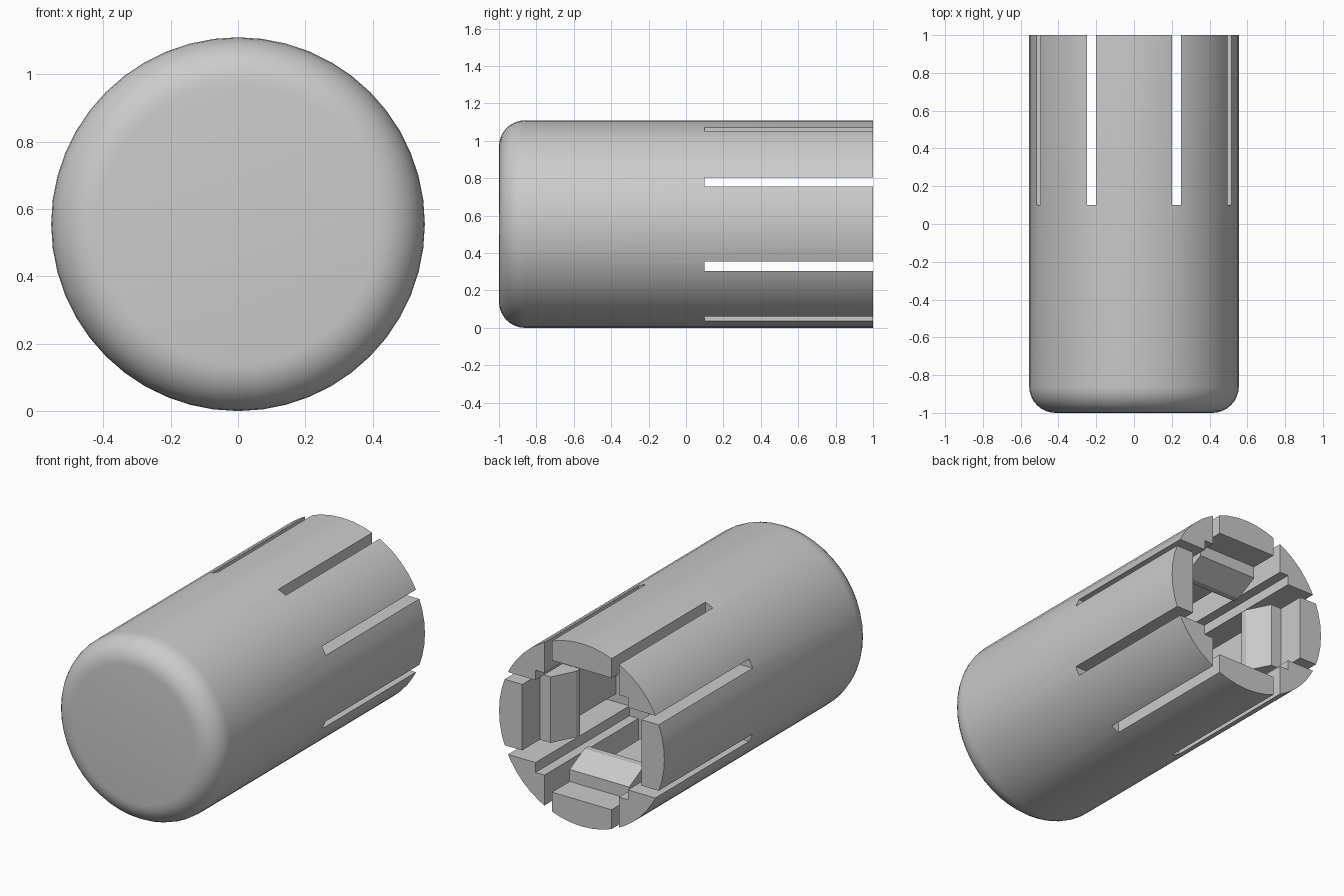
import bpy, bmesh, math
from mathutils import Matrix, Vector

if "Cube" in bpy.data.objects:
    bpy.data.objects.remove(bpy.data.objects["Cube"], do_unlink=True)

R = 0.555          # outer radius, also height of the axis
FLOOR = 0.1        # y where the socket and slots end
FILLET = 0.14

grey = bpy.data.materials.new("plain_grey")
grey.use_nodes = True
colour = (0.6, 0.6, 0.6, 1)
grey.diffuse_color = colour
grey.node_tree.nodes["Principled BSDF"].inputs["Base Color"].default_value = colour


def make(name, bm):
    bmesh.ops.recalc_face_normals(bm, faces=bm.faces[:])
    mesh = bpy.data.meshes.new(name)
    bm.to_mesh(mesh)
    bm.free()
    mesh.materials.append(grey)
    obj = bpy.data.objects.new(name, mesh)
    bpy.context.collection.objects.link(obj)
    return obj


def prism(name, points, offset):
    """Extrude a closed outline of 3D points along an offset."""
    bm = bmesh.new()
    face = bm.faces.new([bm.verts.new(p) for p in points])
    new = bmesh.ops.extrude_face_region(bm, geom=[face])["geom"]
    verts = [g for g in new if isinstance(g, bmesh.types.BMVert)]
    bmesh.ops.translate(bm, verts=verts, vec=offset)
    return make(name, bm)


def activate(obj):
    bpy.ops.object.select_all(action='DESELECT')
    obj.select_set(True)
    bpy.context.view_layer.objects.active = obj


# Body: round bar with a filleted front edge
profile = [(0, -1)]
for i in range(9):
    a = math.radians(90 * i / 8)
    profile.append((R - FILLET + FILLET * math.sin(a), -1 + FILLET - FILLET * math.cos(a)))
profile += [(R, 1), (0, 1)]
bm = bmesh.new()
verts = [bm.verts.new((r, y, 0)) for r, y in profile]
edges = [bm.edges.new(pair) for pair in zip(verts, verts[1:])]
bmesh.ops.spin(bm, geom=verts + edges, cent=(0, 0, 0), axis=(0, 1, 0),
               angle=math.tau, steps=48)
bmesh.ops.remove_doubles(bm, verts=bm.verts[:], dist=1e-4)
body = make("body", bm)

# Socket and eight slots, cut as one outline with fourfold symmetry
quarter = [(.2, .4), (.2, .7), (.25, .7), (.25, .31), (.31, .31),
           (.31, .25), (.7, .25), (.7, .2), (.4, .2)]
outline = []
for k in range(4):
    turn = Matrix.Rotation(k * math.pi / 2, 4, 'Y')
    outline += [turn @ Vector((x, FLOOR, z)) for x, z in quarter]
cutter = prism("socket_cutter", outline, (0, 2, 0))
cutter.hide_render = True
mod = body.modifiers.new("socket", 'BOOLEAN')
mod.operation = 'DIFFERENCE'
mod.solver = 'EXACT'
mod.object = cutter
activate(body)
bpy.ops.object.modifier_apply(modifier=mod.name)
bpy.data.objects.remove(cutter, do_unlink=True)
body.location.z = R
bpy.ops.object.shade_smooth_by_angle(angle=math.radians(30))

# Snap catches on the inside of the four wide fingers
catch = [(.41, .83), (.327, .83), (.255, .69), (.255, .65), (.41, .65)]
for k, side in enumerate(("left", "bottom", "right", "top")):
    turn = Matrix.Rotation(k * math.pi / 2, 4, 'Y')
    points = [turn @ Vector((x, y, -.2)) for x, y in catch]
    obj = prism("catch_" + side, points, turn @ Vector((0, 0, .4)))
    obj.location.z = R
